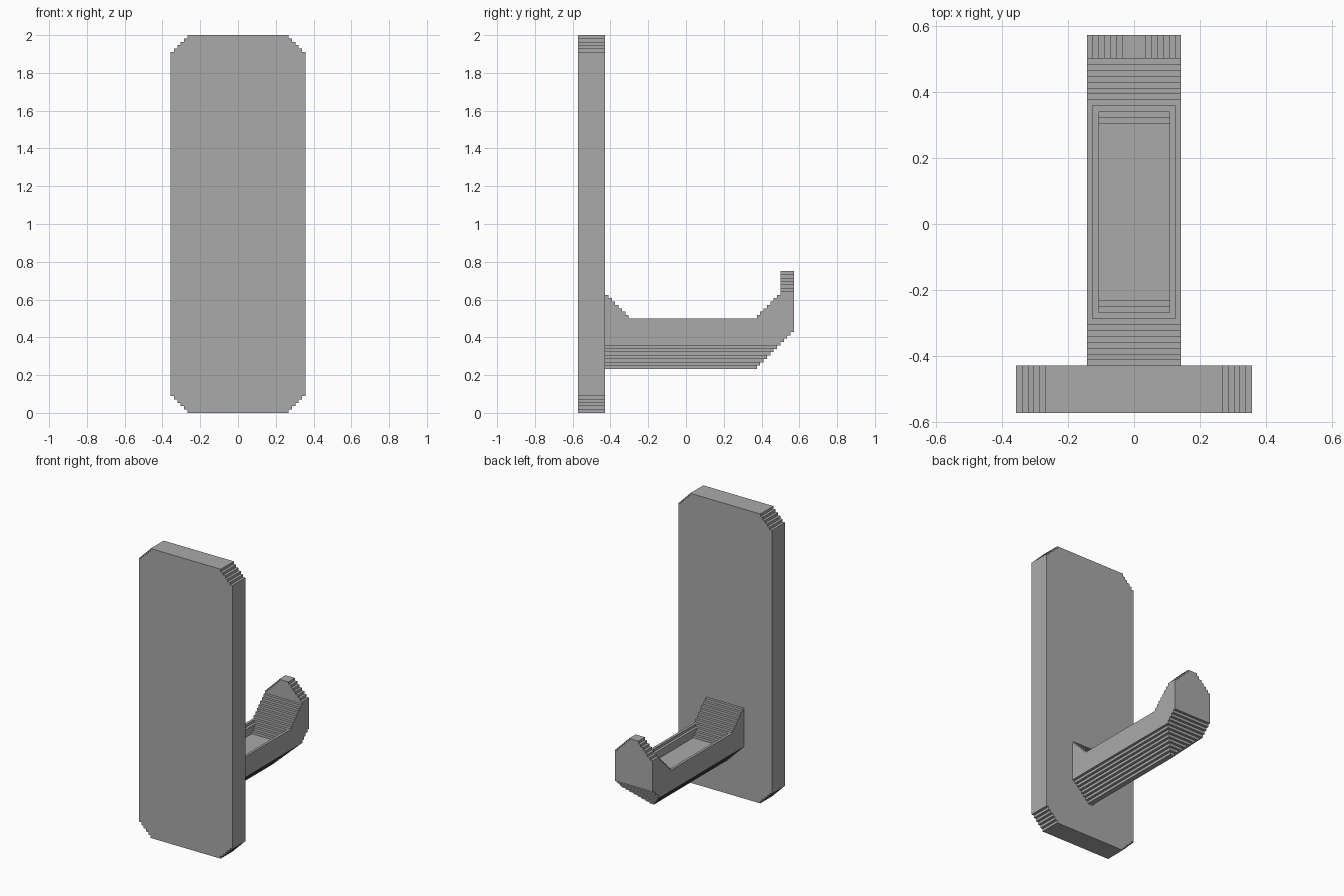
import bpy
import bmesh

U = 1 / 56  # one stair step

cube = bpy.data.objects.get("Cube")
if cube:
    bpy.data.objects.remove(cube, do_unlink=True)

grey = bpy.data.materials.new("plain grey")
grey.use_nodes = True
colour = (0.4, 0.4, 0.4, 1)
grey.diffuse_color = colour
grey.node_tree.nodes["Principled BSDF"].inputs["Base Color"].default_value = colour


def stairs(start, da, db, count, axis):
    """Corner points of a staircase, moving first along the given axis."""
    a, b = start
    points = [(a, b)]
    for _ in range(count):
        points.append((a + da, b) if axis == 0 else (a, b + db))
        a, b = a + da, b + db
        points.append((a, b))
    return points


def mirrored(half):
    return half + [(-a, b) for a, b in reversed(half)]


def extrude(name, profile, low, high, along):
    """Prism of a profile in step units, extruded along x or y."""
    bm = bmesh.new()

    def place(p, d):
        return [c * U for c in ((d, p[0], p[1]) if along == "x" else (p[0], d, p[1]))]

    face = bm.faces.new([bm.verts.new(place(p, low)) for p in profile])
    result = bmesh.ops.extrude_face_region(bm, geom=[face])
    moved = [v for v in result["geom"] if isinstance(v, bmesh.types.BMVert)]
    shift = (high - low) * U
    bmesh.ops.translate(bm, verts=moved, vec=(shift, 0, 0) if along == "x" else (0, shift, 0))
    bmesh.ops.recalc_face_normals(bm, faces=bm.faces)
    mesh = bpy.data.meshes.new(name)
    bm.to_mesh(mesh)
    bm.free()
    mesh.materials.append(grey)
    obj = bpy.data.objects.new(name, mesh)
    bpy.context.collection.objects.link(obj)
    return obj


def cut(target, cutter, operation):
    cutter.hide_render = True
    mod = target.modifiers.new(cutter.name, "BOOLEAN")
    mod.object, mod.operation, mod.solver = cutter, operation, "EXACT"
    bpy.context.view_layer.objects.active = target
    bpy.ops.object.modifier_apply(modifier=mod.name)
    bpy.data.objects.remove(cutter, do_unlink=True)


# Back plate with stepped corners
plate_half = stairs((15, 0), 1, 1, 5, 1) + stairs((20, 107), -1, 1, 5, 0)
extrude("back_plate", mirrored(plate_half), -32, -24, "y")

# Hook arm: side outline, narrowed by its cross-section
side = ([(-24, 13)] + stairs((21, 13), 1, 1, 11, 1)
        + [(32, 42), (28, 42)] + stairs((28, 35), -1, -1, 7, 0)
        + stairs((-17, 28), -1, 1, 7, 1)[:-1] + [(-24, 35)])
arm = extrude("hook_arm", side, -9, 9, "x")
section_half = stairs((1, 13), 1, 1, 7, 1) + stairs((8, 36), -1, 1, 6, 0)
cut(arm, extrude("arm_section", mirrored(section_half), -24, 33, "y"), "INTERSECT")

# Stepped pocket in the top of the arm
for depth in range(4):
    half_width = 7 if depth == 0 else 6
    floor = 27 - depth
    box = mirrored([(half_width, floor), (half_width, 30)])
    cut(arm, extrude("pocket_cutter", box, -16 + depth, 20 - depth, "y"), "DIFFERENCE")
